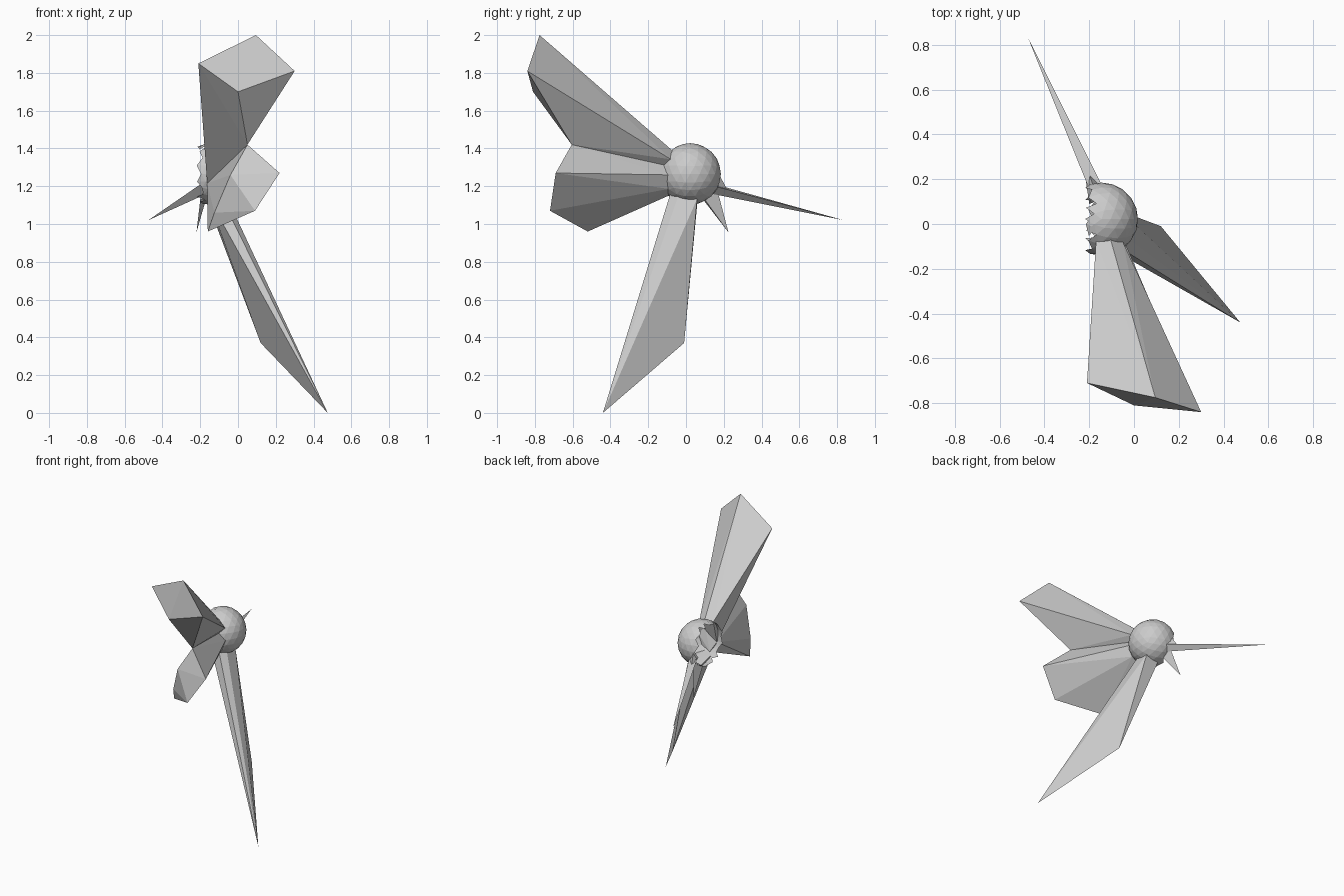
import bpy, bmesh
from mathutils import Vector

cube = bpy.data.objects.get("Cube")
if cube:
    bpy.data.objects.remove(cube, do_unlink=True)

grey = bpy.data.materials.new("plain_grey")
grey.use_nodes = True
COLOUR = (0.6, 0.6, 0.6, 1)
grey.diffuse_color = COLOUR
grey.node_tree.nodes["Principled BSDF"].inputs["Base Color"].default_value = COLOUR

CENTRE = Vector((-0.145, 0.022, 1.265))
RADIUS = 0.163


def finish(bm, name):
    mesh = bpy.data.meshes.new(name)
    bm.to_mesh(mesh)
    bm.free()
    mesh.materials.append(grey)
    obj = bpy.data.objects.new(name, mesh)
    bpy.context.collection.objects.link(obj)


def on_ball(p):
    """Pull a root point onto the ball's surface."""
    return CENTRE + (Vector(p) - CENTRE).normalized() * RADIUS * 0.98


def spike(name, tips, roots):
    """Flat-faced shard stretched from root points on the ball out to its tips."""
    bm = bmesh.new()
    for p in [Vector(t) for t in tips] + [on_ball(r) for r in roots]:
        bm.verts.new(p)
    hull = bmesh.ops.convex_hull(bm, input=bm.verts)
    loose = [v for v in bm.verts if not v.link_faces]
    bmesh.ops.delete(bm, geom=loose, context="VERTS")
    bmesh.ops.recalc_face_normals(bm, faces=bm.faces)
    finish(bm, name)


# Faceted ball, broken open on one side
bm = bmesh.new()
bmesh.ops.create_icosphere(bm, subdivisions=3, radius=RADIUS)
bmesh.ops.translate(bm, verts=bm.verts, vec=CENTRE)
broken = [f for f in bm.faces if f.calc_center_median().x < -0.195]
bmesh.ops.delete(bm, geom=broken, context="FACES")
finish(bm, "broken_ball")

# Corner and roots shared by the two front wings
corner = (0.05, -0.605, 1.42)
shared = [(-0.07, -0.13, 1.32), (-0.165, -0.145, 1.21)]

spike("upper_wing",
      [(-0.21, -0.71, 1.85), (0.095, -0.775, 2.0), (0.30, -0.84, 1.81),
       (0, -0.81, 1.70), corner],
      shared + [(-0.17, -0.08, 1.39), (-0.10, -0.08, 1.40), (-0.04, -0.09, 1.35)])

spike("lower_wing",
      [corner, (0.22, -0.69, 1.27), (0.09, -0.72, 1.07), (-0.16, -0.52, 0.96),
       (-0.125, -0.58, 1.06), (-0.04, -0.65, 1.26)],
      shared + [(-0.03, -0.10, 1.26), (-0.06, -0.10, 1.18), (-0.13, -0.10, 1.14)])

spike("long_leg",
      [(0.475, -0.44, 0.0), (0.12, -0.01, 0.37)],
      [(-0.16, 0.06, 1.11), (-0.06, 0.06, 1.13), (-0.05, -0.05, 1.13),
       (-0.09, -0.10, 1.14), (-0.16, -0.09, 1.13)])

spike("rear_needle", [(-0.475, 0.835, 1.02)],
      [(-0.21, 0.18, 1.20), (-0.14, 0.18, 1.19), (-0.17, 0.15, 1.15)])

spike("small_thorn", [(-0.22, 0.225, 0.955)],
      [(-0.20, 0.09, 1.13), (-0.17, 0.10, 1.13), (-0.18, 0.19, 1.18)])

# Short splinters along the broken rim
for i, (tip, roots) in enumerate([
        ((-0.215, 0.0, 1.41), [(-0.17, -0.02, 1.42), (-0.19, 0.03, 1.41), (-0.20, -0.05, 1.39)]),
        ((-0.20, 0.225, 1.17), [(-0.18, 0.16, 1.26), (-0.20, 0.16, 1.22), (-0.15, 0.17, 1.20)])]):
    spike(f"rim_splinter_{i + 1}", [tip], roots)
